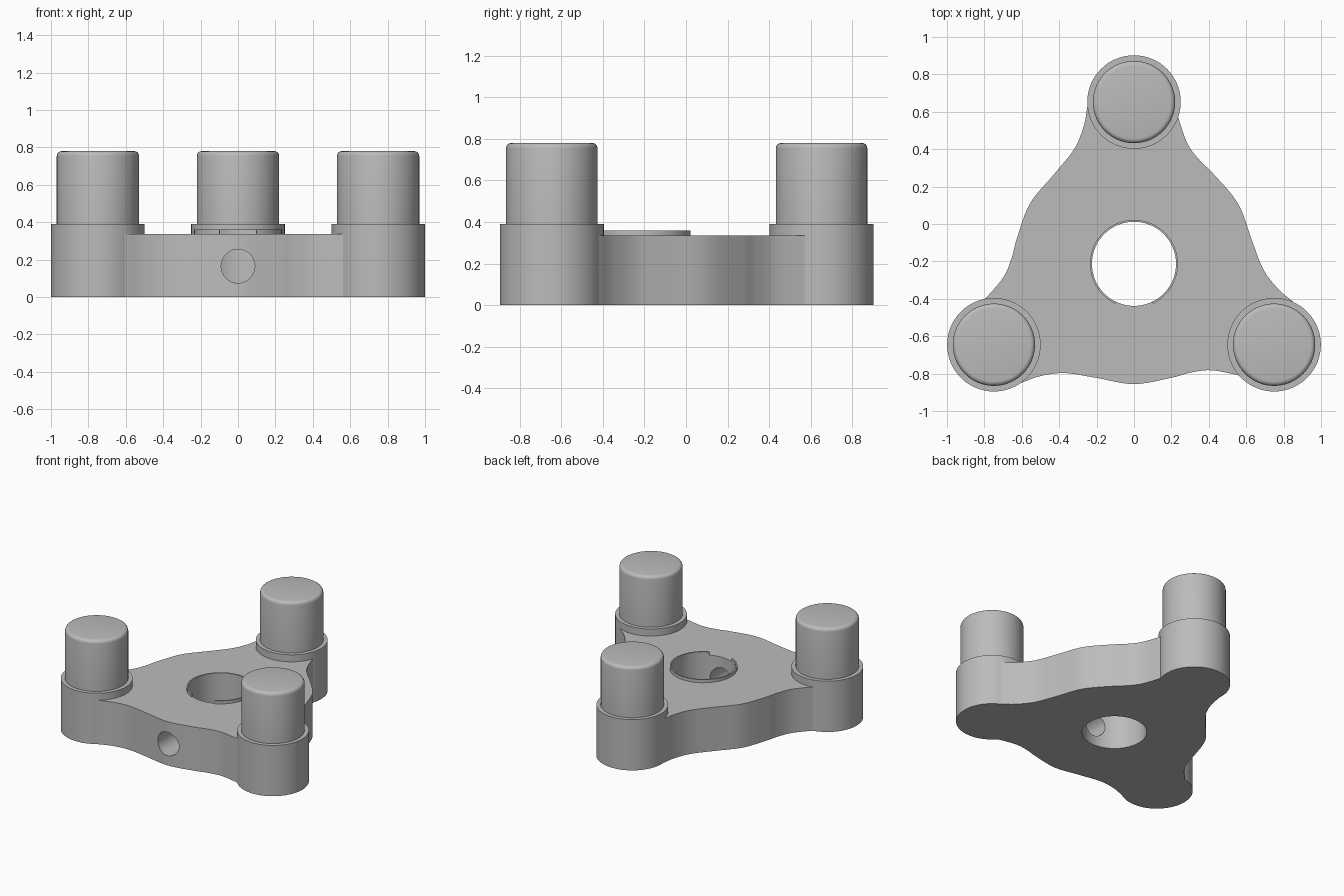
import bpy, bmesh, math
from mathutils import Vector, Matrix
from mathutils.geometry import interpolate_bezier

if "Cube" in bpy.data.objects:
    bpy.data.objects.remove(bpy.data.objects["Cube"])

CENTRE = Vector((0, -0.213, 0))
BOSS_R, PIN_R, BORE_R, BOSS_DIST = 0.25, 0.22, 0.225, 0.865

grey = bpy.data.materials.new("plain grey")
grey.diffuse_color = (0.5, 0.5, 0.5, 1)
grey.use_nodes = True
grey.node_tree.nodes["Principled BSDF"].inputs["Base Color"].default_value = grey.diffuse_color


def finish(name, bm, angle=30):
    bmesh.ops.recalc_face_normals(bm, faces=bm.faces)
    mesh = bpy.data.meshes.new(name)
    bm.to_mesh(mesh)
    bm.free()
    mesh.materials.append(grey)
    obj = bpy.data.objects.new(name, mesh)
    bpy.context.collection.objects.link(obj)
    return obj


def smooth(obj):
    bpy.ops.object.select_all(action='DESELECT')
    obj.select_set(True)
    bpy.context.view_layer.objects.active = obj
    bpy.ops.object.shade_smooth_by_angle(angle=math.radians(30))


def prism(name, outline, z0, z1):
    bm = bmesh.new()
    face = bm.faces.new([bm.verts.new((p[0], p[1], z0)) for p in outline])
    top = bmesh.ops.extrude_face_region(bm, geom=[face])["geom"]
    bmesh.ops.translate(bm, vec=(0, 0, z1 - z0),
                        verts=[v for v in top if isinstance(v, bmesh.types.BMVert)])
    return finish(name, bm)


def circle(c, r, n=64):
    return [(c.x + r * math.cos(math.tau * i / n), c.y + r * math.sin(math.tau * i / n))
            for i in range(n)]


def boolean(target, tool, operation):
    mod = target.modifiers.new(operation.lower(), 'BOOLEAN')
    mod.operation, mod.solver, mod.object = operation, 'EXACT', tool
    bpy.context.view_layer.objects.active = target
    bpy.ops.object.modifier_apply(modifier=mod.name)
    bpy.data.objects.remove(tool)


# Wavy edge between two bosses, smoothed and repeated three times
edge = [(-.70, -.88), (-.60, -.848), (-.50, -.813), (-.37, -.797), (-.20, -.823), (0, -.856),
        (.20, -.822), (.30, -.795), (.41, -.782), (.55, -.807), (.66, -.84)]
edge = [Vector((x, y, 0)) - CENTRE for x, y in edge]
curve = []
for i in range(len(edge) - 1):
    a, b = edge[i], edge[i + 1]
    ta = (b - edge[max(i - 1, 0)]) / 6
    tb = (edge[min(i + 2, len(edge) - 1)] - a) / 6
    curve += interpolate_bezier(a, a + ta, b - tb, b, 7)[:-1]
curve.append(edge[-1])
outline = []
for k in range(3):
    turn = Matrix.Rotation(math.tau * k / 3, 3, 'Z')
    outline += [turn @ p + CENTRE for p in curve]
body = prism("three_armed_body", outline, 0, 0.336)

# Bosses joined to the body, and pins standing on them
for k, name in enumerate(("back", "left", "right")):
    a = math.pi / 2 + math.tau * k / 3
    spot = CENTRE + Vector((math.cos(a), math.sin(a), 0)) * BOSS_DIST
    boolean(body, prism("boss", circle(spot, BOSS_R), 0, 0.39), 'UNION')

    pin = prism(name + "_pin", circle(spot, PIN_R), 0.385, 0.78)
    bm = bmesh.new()
    bm.from_mesh(pin.data)
    rim = [e for e in bm.edges if all(v.co.z > 0.77 for v in e.verts)]
    bmesh.ops.bevel(bm, geom=rim, offset=0.025, segments=4, profile=0.5, affect='EDGES')
    bm.to_mesh(pin.data)
    bm.free()
    smooth(pin)

# Central bore and the round side hole running into it
boolean(body, prism("bore_cutter", circle(CENTRE, BORE_R), -0.1, 0.6), 'DIFFERENCE')
drill = prism("drill_cutter", circle(Vector((0, 0.165, 0)), 0.09, 48), 0.25, 1.1)
drill.data.transform(Matrix.Rotation(math.pi / 2, 4, 'X'))
boolean(body, drill, 'DIFFERENCE')
smooth(body)

# Thin raised lip round the bore, open at the front
half_gap = math.asin(0.1 / 0.235)
angles = [-math.pi / 2 + half_gap + (math.tau - 2 * half_gap) * i / 56 for i in range(57)]
arc = [(r * math.cos(a), r * math.sin(a) + CENTRE.y)
       for r, run in ((0.235, angles), (BORE_R, angles[::-1])) for a in run]
smooth(prism("bore_lip", arc, 0.33, 0.36))
